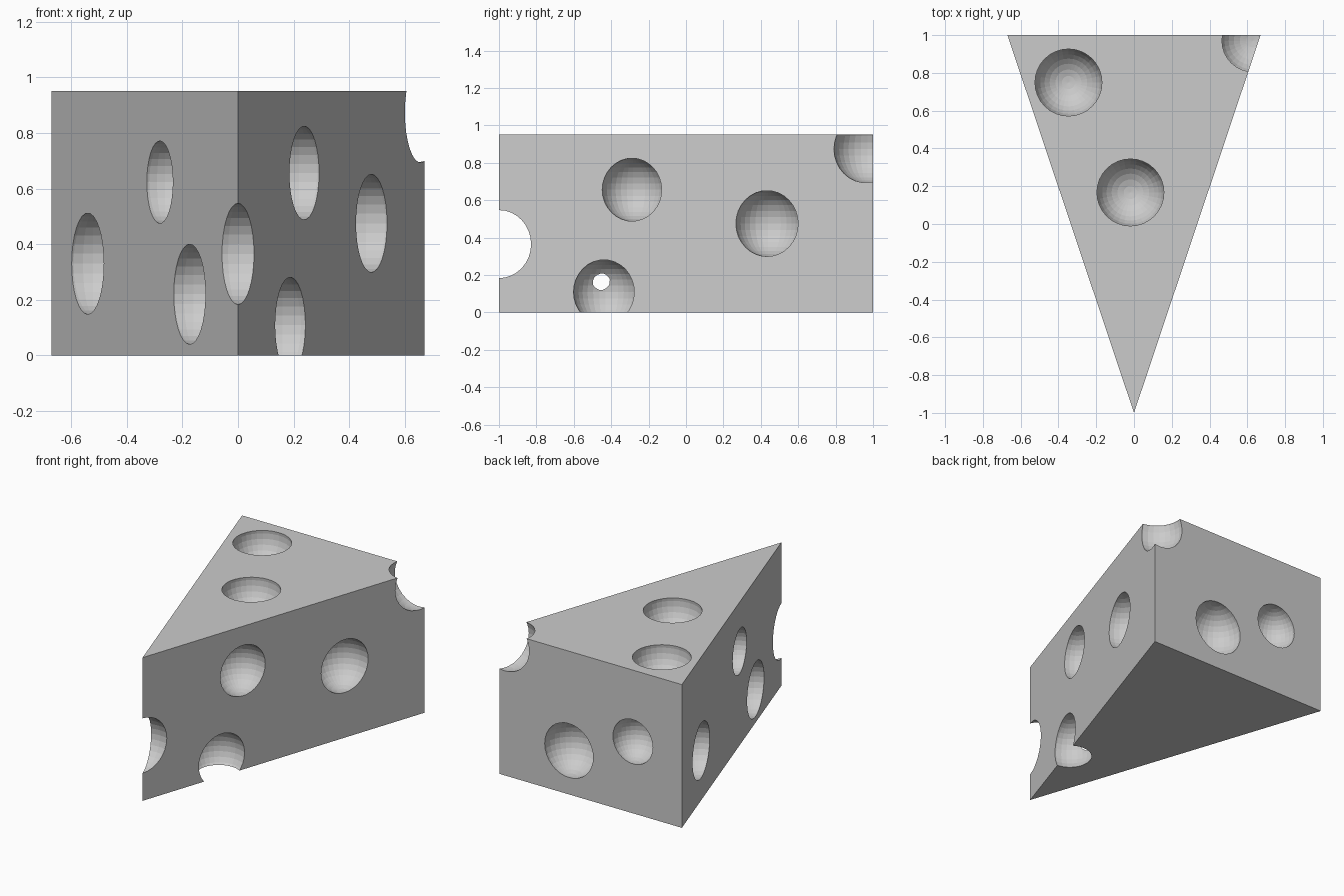
import bpy, bmesh
from mathutils import Vector

if "Cube" in bpy.data.objects:
    bpy.data.objects.remove(bpy.data.objects["Cube"])

HALF_W, HEIGHT = 0.67, 0.95


def add_object(name, bm):
    mesh = bpy.data.meshes.new(name)
    bmesh.ops.recalc_face_normals(bm, faces=bm.faces)
    bm.to_mesh(mesh)
    bm.free()
    obj = bpy.data.objects.new(name, mesh)
    bpy.context.collection.objects.link(obj)
    return obj


# Wedge: triangular plan extruded upward
bm = bmesh.new()
plan = [(0, -1, 0), (HALF_W, 1, 0), (-HALF_W, 1, 0)]
base = bm.faces.new([bm.verts.new(p) for p in plan])
top = bmesh.ops.extrude_face_region(bm, geom=[base])["geom"]
bmesh.ops.translate(bm, vec=(0, 0, HEIGHT),
                    verts=[v for v in top if isinstance(v, bmesh.types.BMVert)])
cheese = add_object("cheese_wedge", bm)


def carve(center, radius):
    """Subtract one spherical bubble from the wedge."""
    bm = bmesh.new()
    bmesh.ops.create_uvsphere(bm, u_segments=32, v_segments=16, radius=radius)
    bmesh.ops.translate(bm, vec=center, verts=bm.verts)
    cutter = add_object("bubble_cutter", bm)
    cutter.hide_render = True
    mod = cheese.modifiers.new("bubble", 'BOOLEAN')
    mod.operation, mod.solver, mod.object = 'DIFFERENCE', 'EXACT', cutter
    bpy.context.view_layer.objects.active = cheese
    bpy.ops.object.modifier_apply(modifier=mod.name)
    bpy.data.objects.remove(cutter)


def carve_on_face(point, normal, rim, inset=0.02):
    """Bubble with a given rim radius, centred slightly below a face."""
    center = Vector(point) - Vector(normal).normalized() * inset
    carve(center, (rim ** 2 + inset ** 2) ** 0.5)


# Bubbles on the slanted sides: side, y, z, rim radius, inset
for side, y, z, rim, inset in [
    (1, -0.289, 0.656, 0.168, 0.02),
    (1, 0.433, 0.475, 0.176, 0.02),
    (1, -0.439, 0.109, 0.172, 0.03),
    (-1, -0.481, 0.22, 0.18, 0.015),
    (-1, 0.613, 0.33, 0.182, 0.02),
    (-1, -0.161, 0.623, 0.148, 0.02),
]:
    carve_on_face((side * HALF_W * (y + 1) / 2, y, z), (side * 2, -HALF_W, 0), rim, inset)

# Bubbles on the top
for x, y in [(-0.347, 0.749), (-0.019, 0.167)]:
    carve_on_face((x, y, HEIGHT), (0, 0, 1), 0.178)

# Bubbles on the back
for x, z, rim in [(0.159, 0.291, 0.179), (-0.31, 0.475, 0.147)]:
    carve_on_face((x, 1, z), (0, 1, 0), rim)

# Bubbles biting the front edge and the back right top corner
carve((0, -1, 0.365), 0.182)
carve((0.63, 0.97, 0.873), 0.182)
